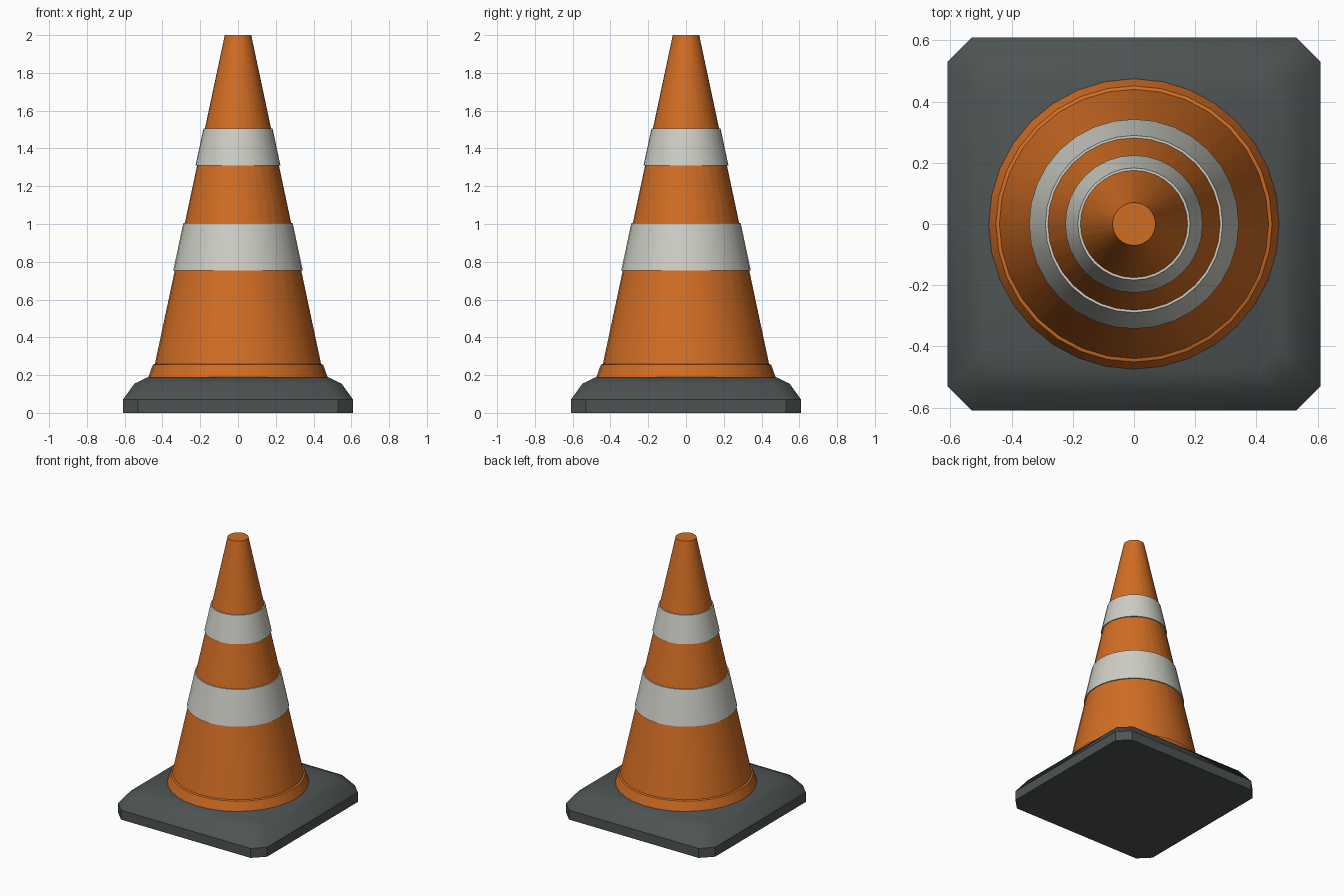
import bpy
import bmesh
import math

cube = bpy.data.objects.get("Cube")
if cube:
    bpy.data.objects.remove(cube, do_unlink=True)

SEGMENTS = 32


def make_material(name, rgb):
    mat = bpy.data.materials.new(name)
    mat.use_nodes = True
    mat.diffuse_color = (*rgb, 1)
    bsdf = mat.node_tree.nodes["Principled BSDF"]
    bsdf.inputs["Base Color"].default_value = (*rgb, 1)
    bsdf.inputs["Roughness"].default_value = 0.7
    return mat


orange = make_material("orange plastic", (0.64, 0.153, 0.017))
white = make_material("reflective white", (0.62, 0.62, 0.565))
rubber = make_material("dark grey rubber", (0.075, 0.086, 0.088))


def loft(name, rings, mat, angle, closed=False):
    """Skin a stack of rings; close it into a tube or cap both ends."""
    bm = bmesh.new()
    loops = [[bm.verts.new(p) for p in ring] for ring in rings]
    pairs = list(zip(loops, loops[1:]))
    if closed:
        pairs.append((loops[-1], loops[0]))
    else:
        bm.faces.new(loops[0][::-1])
        bm.faces.new(loops[-1])
    for low, high in pairs:
        n = len(low)
        for i in range(n):
            j = (i + 1) % n
            bm.faces.new((low[i], low[j], high[j], high[i]))
    bmesh.ops.recalc_face_normals(bm, faces=bm.faces)
    mesh = bpy.data.meshes.new(name)
    bm.to_mesh(mesh)
    bm.free()
    mesh.materials.append(mat)
    obj = bpy.data.objects.new(name, mesh)
    bpy.context.collection.objects.link(obj)
    bpy.ops.object.select_all(action="DESELECT")
    obj.select_set(True)
    bpy.context.view_layer.objects.active = obj
    bpy.ops.object.shade_smooth_by_angle(angle=math.radians(angle))
    return obj


def circle(r, z):
    steps = [2 * math.pi * i / SEGMENTS for i in range(SEGMENTS)]
    return [(r * math.cos(a), r * math.sin(a), z) for a in steps]


def cut_square(half, cut, z):
    """Square ring with its four corners cut off."""
    c = half - cut
    return [(half, -c, z), (half, c, z), (c, half, z), (-c, half, z),
            (-half, c, z), (-half, -c, z), (-c, -half, z), (c, -half, z)]


def cone_radius(z):
    return 0.07 + (2.0 - z) * 0.2125


# Base: rubber slab with cut corners and stepped sloping shoulders
loft("base", [cut_square(0.61, 0.08, 0.0), cut_square(0.61, 0.08, 0.07),
              cut_square(0.548, 0.08, 0.155), cut_square(0.475, 0.07, 0.19)],
     rubber, 35)

# Collar flaring out where the cone meets the base
loft("collar", [circle(0.475, 0.188), circle(0.451, 0.255),
                circle(0.44, 0.26)], orange, 30)

# Tapered body with a flat tip
loft("cone_body", [circle(cone_radius(0.19), 0.19), circle(0.07, 2.0)],
     orange, 30)

# Reflective sleeves standing slightly proud of the body
for name, z0, z1 in (("lower_band", 0.755, 1.005), ("upper_band", 1.31, 1.505)):
    rings = [circle(cone_radius(z) + offset, z)
             for z, offset in ((z0, -0.004), (z0, 0.008), (z1, 0.008), (z1, -0.004))]
    loft(name, rings, white, 30, closed=True)
